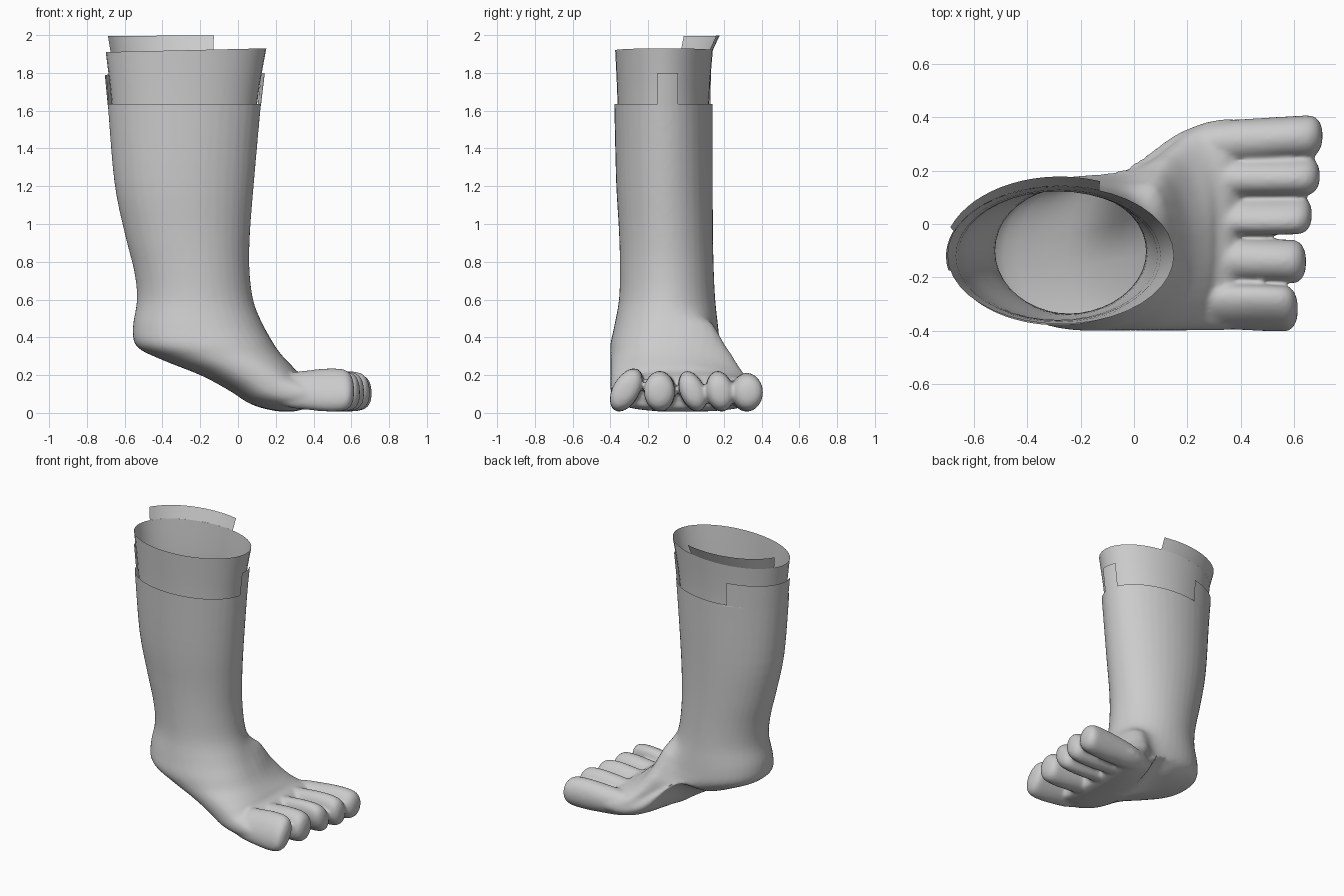
import bpy, bmesh
from math import sin, cos, exp, radians, copysign
from mathutils import Vector

if "Cube" in bpy.data.objects:
    bpy.data.objects.remove(bpy.data.objects["Cube"])


def ring(sec, a0=0, a1=360, n=40, arch=0):
    """Superellipse from back point (x,z) to front point (x,z), spanning ymin..ymax."""
    bx, bz, fx, fz, y0, y1, p = sec
    closed = a1 - a0 == 360
    pts = []
    for i in range(n if closed else n + 1):
        a = radians(a0 + (a1 - a0) * i / n)
        c, s = [copysign(abs(v) ** (2 / p), v) for v in (cos(a), sin(a))]
        v = Vector(((bx + fx) / 2 + c * (fx - bx) / 2,
                    (y0 + y1) / 2 + s * (y1 - y0) / 2,
                    (bz + fz) / 2 + c * (fz - bz) / 2))
        # hollow the sole under the instep, and bulge the instep above it
        hollow = arch * max(0, -c) * max(0, s) * exp(-((v.x + 0.05) / 0.13) ** 2)
        bulge = arch * max(0, c) * max(0, s) * exp(-((v.x - 0.11) / 0.10) ** 2)
        if v.z < 0.55:
            bulge *= min(1, (0.55 - v.z) / 0.1)
            v += Vector((0, 0.8 * bulge, hollow + 0.3 * bulge))
        pts.append(v)
    return pts


def refine(rows, k=4):
    """Catmull-Rom interpolation between neighbouring rows."""
    out = []
    for i in range(len(rows) - 1):
        q = [rows[max(0, min(len(rows) - 1, i + d))] for d in (-1, 0, 1, 2)]
        for j in range(k):
            t = j / k
            out.append([0.5 * (2 * b + (c - a) * t + (2 * a - 5 * b + 4 * c - d) * t * t
                               + (3 * b - a - 3 * c + d) * t ** 3) for a, b, c, d in zip(*q)])
    return out + [list(rows[-1])]


def loft(bm, rings, closed=True, caps=True):
    vs = [[bm.verts.new(p) for p in r] for r in rings]
    n = len(vs[0])
    for a, b in zip(vs, vs[1:]):
        for i in range(n if closed else n - 1):
            j = (i + 1) % n
            bm.faces.new((a[i], a[j], b[j], b[i]))
    if caps:
        bm.faces.new(vs[0])
        bm.faces.new(vs[-1])


def finish(bm, name):
    bmesh.ops.recalc_face_normals(bm, faces=bm.faces[:])
    me = bpy.data.meshes.new(name)
    bm.to_mesh(me)
    bm.free()
    me.shade_smooth()
    ob = bpy.data.objects.new(name, me)
    bpy.context.collection.objects.link(ob)
    return ob


def sheet(name, rows, a0=0, a1=360, n=40, arch=0):
    bm = bmesh.new()
    loft(bm, [ring(r, a0, a1, n, arch) for r in rows], a1 - a0 == 360, False)
    return finish(bm, name)


# Leg, heel and foot: sections fan from level (leg) to upright (ball of foot)
TOP = (-0.705, 1.79, 0.142, 1.80, -0.385, 0.145, 2)
RIM = (-0.69, 1.63, 0.122, 1.63, -0.38, 0.142, 2)
body = [
    TOP, RIM,
    (-0.655, 1.22, 0.085, 1.22, -0.37, 0.142, 2),
    (-0.60, 0.95, 0.065, 0.97, -0.355, 0.143, 2),
    (-0.55, 0.75, 0.06, 0.78, -0.35, 0.147, 2),
    (-0.535, 0.60, 0.08, 0.60, -0.355, 0.155, 2),
    (-0.557, 0.45, 0.13, 0.47, -0.38, 0.17, 2.1),
    (-0.535, 0.35, 0.18, 0.38, -0.40, 0.18, 2.2),
    (-0.40, 0.28, 0.22, 0.32, -0.40, 0.19, 2.2),
    (-0.20, 0.20, 0.26, 0.275, -0.40, 0.22, 2.3),
    (-0.05, 0.12, 0.29, 0.245, -0.40, 0.28, 2.4),
    (0.07, 0.045, 0.31, 0.222, -0.40, 0.342, 2.5),
    (0.20, 0.010, 0.34, 0.207, -0.40, 0.380, 2.6),
    (0.30, 0.008, 0.36, 0.195, -0.40, 0.393, 2.5),
    (0.36, 0.025, 0.395, 0.165, -0.395, 0.393, 2.4),
]
bm = bmesh.new()
loft(bm, [ring(r, arch=0.2) for r in refine(body)])

# Toes: base y, tip y, tip x, half width, half height, sideways lean
toes = [(0.300, 0.331, 0.707, 0.081, 0.103, 0.0),
        (0.175, 0.180, 0.697, 0.072, 0.108, -0.1),
        (0.030, 0.035, 0.667, 0.069, 0.108, -0.25),
        (-0.13, -0.142, 0.645, 0.082, 0.108, 0.0),
        (-0.305, -0.319, 0.614, 0.077, 0.115, 0.35)]
shape = [(0, 0.60), (0.2, 0.82), (0.4, 0.91), (0.6, 0.99), (0.78, 1.0),
         (0.90, 0.92), (0.97, 0.68), (1, 0.28)]
for yb, yt, xt, w, h, lean in toes:
    rings = []
    for f, s in refine(shape, 3):
        x, y, z = 0.20 + (xt - 0.20) * f, yb + (yt - yb) * f, 0.004 + h * (0.94 + 0.08 * s)
        ws = w * min(1, s * 1.12)
        rings.append([Vector((x, y + ws * cos(a) + lean * h * s * sin(a), z + h * s * sin(a)))
                      for a in (radians(15 * i) for i in range(24))])
    loft(bm, rings)
solid = finish(bm, "leg_and_foot")

# Fuse foot and toes into one skin, then open the top of the leg
m = solid.modifiers.new("fuse", 'REMESH')
m.mode, m.voxel_size = 'VOXEL', 0.010
m = solid.modifiers.new("soften", 'SMOOTH')
m.factor, m.iterations = 0.5, 14
dg = bpy.context.evaluated_depsgraph_get()
me = bpy.data.meshes.new_from_object(solid.evaluated_get(dg))
solid.modifiers.clear()
bm = bmesh.new()
bm.from_mesh(me)
bmesh.ops.bisect_plane(bm, geom=bm.verts[:] + bm.edges[:] + bm.faces[:],
                       plane_co=(0, 0, 1.635), plane_no=(0, 0, 1), clear_outer=True)
bm.to_mesh(me)
bm.free()
me.shade_smooth()
solid.data = me

# Raised parts of the outer rim
sheet("outer_rim_back", (RIM, TOP), 108, 192, 16)
sheet("outer_rim_front_tab", (RIM, TOP), -7, 17, 5)

# Inner lining: follows the leg and foot closely, flaring out above the outer rim
FLARE = (-0.70, 1.91, 0.15, 1.93, -0.375, 0.142, 2)
lining = [[r[0] + 0.014, r[1] + 0.01 * (r[1] < 0.4), r[2] - 0.014, r[3] - 0.01 * (r[3] < 0.4),
           r[4] + 0.014, r[5] - 0.014, r[6]] for r in body[11:1:-1]]
lining += [(-0.668, 1.63, 0.10, 1.63, -0.362, 0.122, 2), FLARE]
sheet("inner_lining", refine(lining, 3), arch=0.2)
sheet("inner_lining_tab", (FLARE, (-0.715, 1.995, 0.16, 2.0, -0.40, 0.178, 2)), 70, 160, 16)
